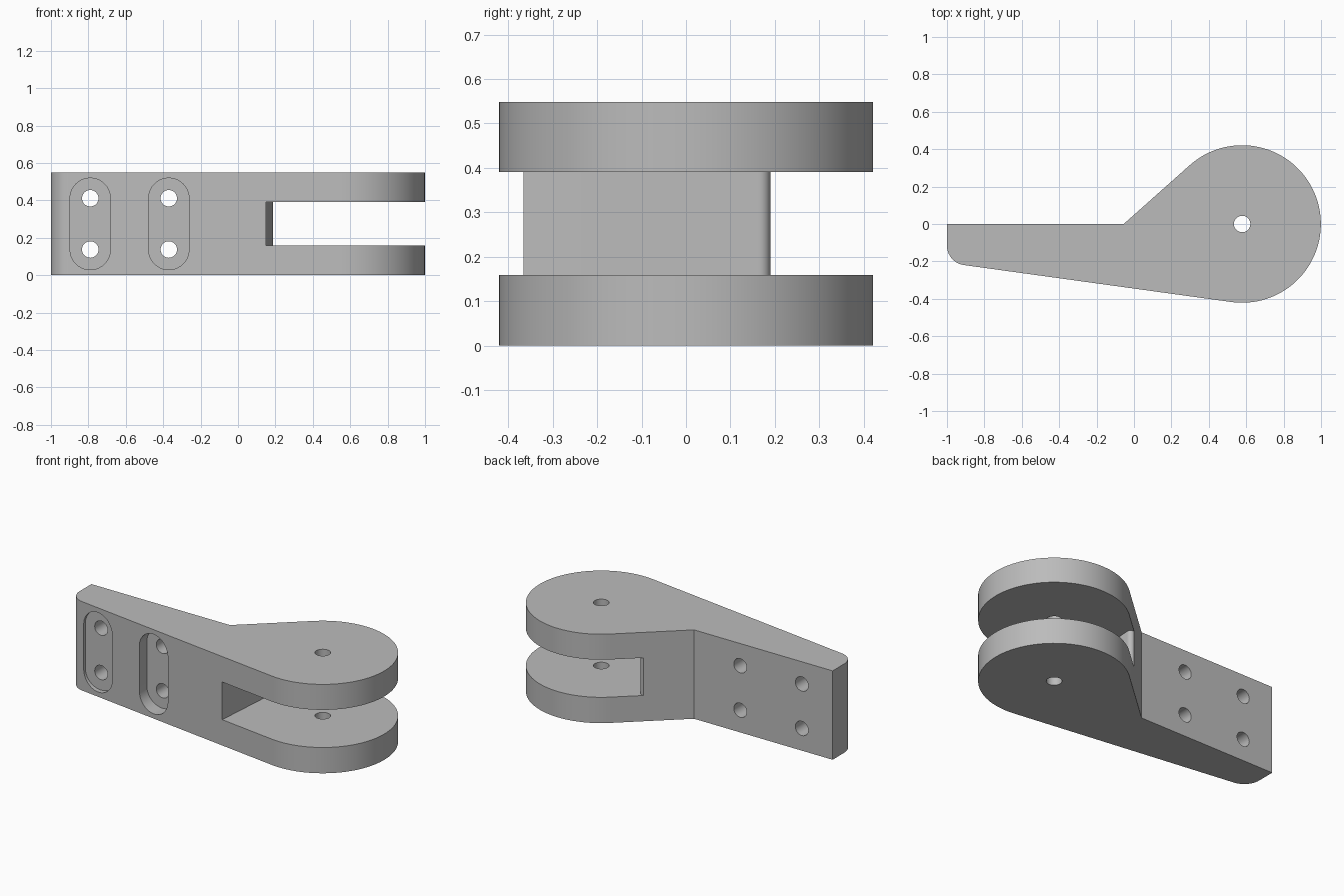
import bpy, bmesh
from math import sin, cos, radians, pi
from mathutils import Vector

if "Cube" in bpy.data.objects:
    bpy.data.objects.remove(bpy.data.objects["Cube"])

HEIGHT = 0.548
PIVOT = Vector((0.578, 0))
RADIUS = 0.421

grey = bpy.data.materials.new("plain grey")
grey.use_nodes = True
colour = (0.5, 0.5, 0.5, 1)
grey.diffuse_color = colour
grey.node_tree.nodes["Principled BSDF"].inputs["Base Color"].default_value = colour


def arc(cx, cy, r, start, end, steps):
    """Points along an arc, angles in degrees."""
    angles = [radians(start + (end - start) * i / steps) for i in range(steps + 1)]
    return [(cx + r * cos(a), cy + r * sin(a)) for a in angles]


def fillet(before, corner, after, r, steps=10):
    """Round a corner with a circle touching both of its edges."""
    c = Vector(corner)
    u = (Vector(before) - c).normalized()
    v = (Vector(after) - c).normalized()
    half = u.angle(v) / 2
    mid = c + (u + v).normalized() * r / sin(half)
    start = c + u * r * cos(half) / sin(half) - mid
    end = c + v * r * cos(half) / sin(half) - mid
    sweep = pi - 2 * half
    return [tuple(mid + (start * sin(sweep * (1 - t)) + end * sin(sweep * t)) / sin(sweep))
            for t in [i / steps for i in range(steps + 1)]]


def prism(name, profile, low, high, upright=True):
    """Extrude a profile along z, or an xz profile along y."""
    bm = bmesh.new()
    place = (lambda a, b: (a, b, low)) if upright else (lambda a, b: (a, low, b))
    face = bm.faces.new([bm.verts.new(place(a, b)) for a, b in profile])
    ext = bmesh.ops.extrude_face_region(bm, geom=[face])
    verts = [g for g in ext["geom"] if isinstance(g, bmesh.types.BMVert)]
    shift = (0, 0, high - low) if upright else (0, high - low, 0)
    bmesh.ops.translate(bm, verts=verts, vec=shift)
    bmesh.ops.recalc_face_normals(bm, faces=bm.faces)
    mesh = bpy.data.meshes.new(name)
    bm.to_mesh(mesh)
    bm.free()
    mesh.materials.append(grey)
    obj = bpy.data.objects.new(name, mesh)
    bpy.context.collection.objects.link(obj)
    return obj


# Bracket outline: tapered arm flowing into a round pivot end
elbow = (-0.055, 0)
nose = arc(*PIVOT, RADIUS, -97.8, 131.7, 72)
corner = (-1, -0.207)
outline = [(-1, 0)] + fillet((-1, 0), corner, nose[0], 0.105) + nose + [elbow]
bracket = prism("hinge_bracket", outline, 0, HEIGHT)

# Fork gap with softly rounded ends on its inner wall
front, back = (0.148, -0.372), (0.19, 0.19)
gap = ([(1.2, -0.6), (0.10, -0.6)]
       + fillet((0.10, -0.6), front, back, 0.012, 5)
       + fillet(front, back, (0.0, 0.19), 0.025, 6)
       + [(0.0, 0.19), (0.0, 0.6), (1.2, 0.6)])
cutters = [prism("fork_gap_cutter", gap, 0.159, 0.391)]

# Pivot pin hole
cutters.append(prism("pin_hole_cutter", arc(*PIVOT, 0.044, 0, 350, 35), -0.1, 0.7))

# Two recessed pockets, each with two screw holes
for x in (-0.79, -0.37):
    pocket = (arc(x, 0.411, 0.108, 0, 180, 20) + arc(x, 0.137, 0.108, 180, 360, 20))
    cutters.append(prism("pocket_cutter", pocket, -0.6, -0.205, False))
    for z in (0.137, 0.411):
        hole = arc(x, z, 0.044, 0, 350, 35)
        cutters.append(prism("screw_hole_cutter", hole, -0.3, 0.1, False))

bpy.context.view_layer.objects.active = bracket
for cutter in cutters:
    cutter.hide_render = True
    cut = bracket.modifiers.new("cut", 'BOOLEAN')
    cut.operation = 'DIFFERENCE'
    cut.solver = 'EXACT'
    cut.object = cutter
    bpy.ops.object.modifier_apply(modifier=cut.name)
    bpy.data.objects.remove(cutter)

# Smooth curved walls, crisp edges
bpy.ops.object.select_all(action='DESELECT')
bracket.select_set(True)
bpy.ops.object.shade_smooth_by_angle(angle=radians(25))
